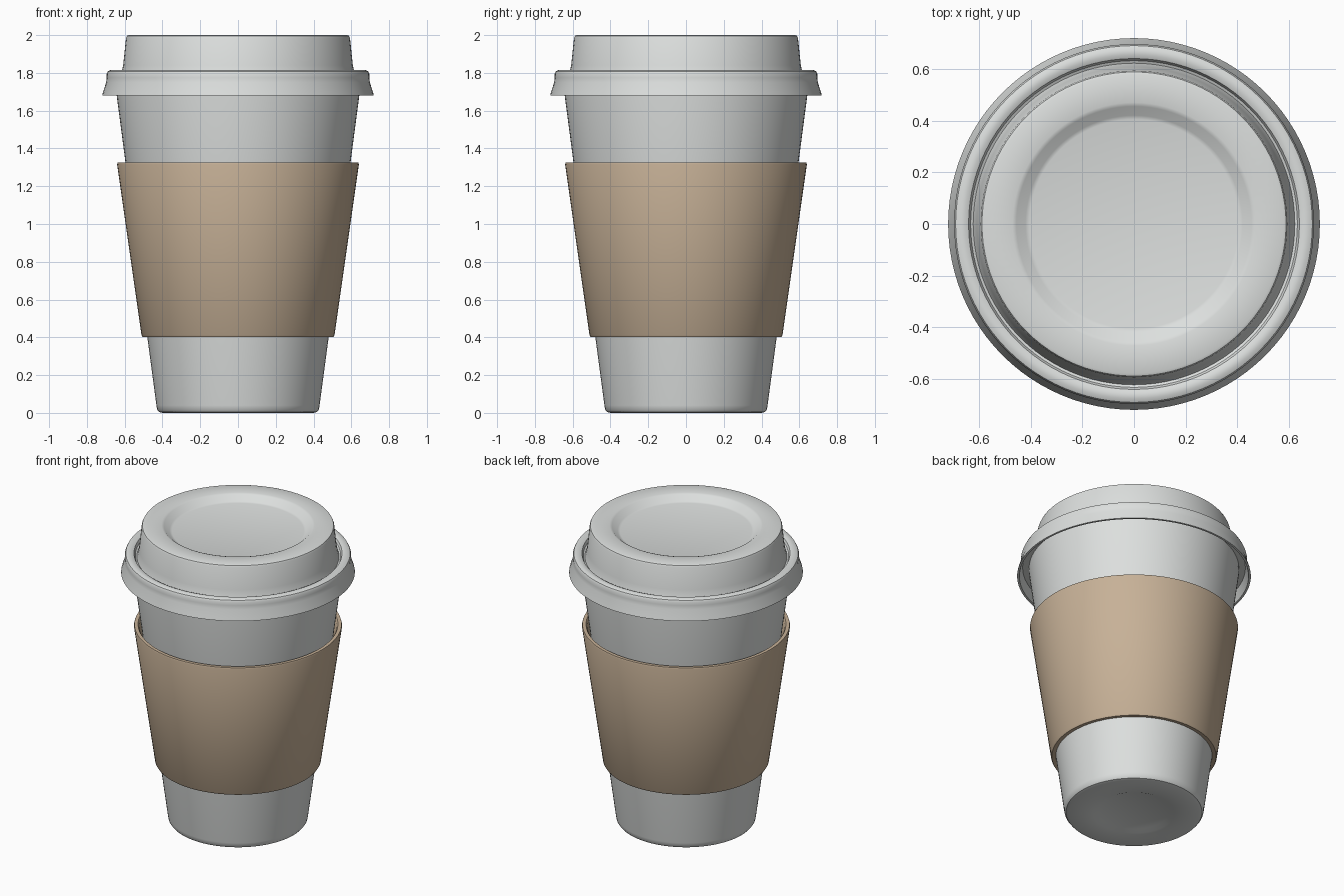
import bpy, bmesh, math

SEGMENTS = 96

cube = bpy.data.objects.get("Cube")
if cube:
    bpy.data.objects.remove(cube, do_unlink=True)


def make_material(name, color):
    mat = bpy.data.materials.new(name)
    mat.use_nodes = True
    mat.diffuse_color = color
    bsdf = next(n for n in mat.node_tree.nodes if n.type == 'BSDF_PRINCIPLED')
    bsdf.inputs["Base Color"].default_value = color
    return mat


def lathe(name, profile, mat, closed=False):
    """Spin (radius, height) points about z; closed joins last point to first."""
    bm = bmesh.new()
    rings = []
    for r, z in profile:
        if r == 0:
            rings.append([bm.verts.new((0, 0, z))] * SEGMENTS)
        else:
            angles = [math.tau * i / SEGMENTS for i in range(SEGMENTS)]
            rings.append([bm.verts.new((r * math.cos(a), r * math.sin(a), z))
                          for a in angles])
    pairs = list(zip(rings, rings[1:]))
    if closed:
        pairs.append((rings[-1], rings[0]))
    for low, high in pairs:
        for i in range(SEGMENTS):
            j = (i + 1) % SEGMENTS
            corners = dict.fromkeys((low[i], low[j], high[j], high[i]))
            bm.faces.new(list(corners))
    bmesh.ops.recalc_face_normals(bm, faces=bm.faces)
    mesh = bpy.data.meshes.new(name)
    bm.to_mesh(mesh)
    bm.free()
    mesh.materials.append(mat)
    obj = bpy.data.objects.new(name, mesh)
    bpy.context.collection.objects.link(obj)
    bpy.ops.object.select_all(action='DESELECT')
    obj.select_set(True)
    bpy.context.view_layer.objects.active = obj
    bpy.ops.object.shade_smooth_by_angle(angle=math.radians(35))
    return obj


white = make_material("white paper", (0.72, 0.74, 0.73, 1))
tan = make_material("tan cardboard", (0.57, 0.44, 0.31, 1))

# Tapered cup with a rounded foot and a faintly dished base
lathe("cup", [(0, 0.012), (0.22, 0.012), (0.25, 0.0), (0.40, 0.0),
              (0.418, 0.005), (0.428, 0.018), (0.432, 0.04),
              (0.48, 0.40), (0.595, 1.32), (0.645, 1.70), (0.645, 1.76),
              (0, 1.76)], white)

# Cardboard sleeve with an open gap at its top edge
lathe("sleeve", [(0.475, 0.405), (0.505, 0.402), (0.511, 0.412),
                 (0.64, 1.315), (0.637, 1.325), (0.615, 1.325),
                 (0.608, 1.315), (0.595, 1.25)], tan, closed=True)

# Lid: flared skirt, rounded bead, groove, raised wall and recessed top
lathe("lid", [(0.645, 1.74), (0.685, 1.74), (0.705, 1.68), (0.719, 1.68),
              (0.717, 1.69), (0.698, 1.75), (0.695, 1.775), (0.696, 1.795),
              (0.69, 1.808), (0.675, 1.815), (0.655, 1.815),
              (0.64, 1.808), (0.632, 1.79), (0.622, 1.785), (0.617, 1.80),
              (0.608, 1.84), (0.593, 1.985), (0.588, 1.996), (0.578, 2.0),
              (0.47, 2.0), (0.455, 1.995), (0.42, 1.962), (0.405, 1.958),
              (0, 1.958)], white)
